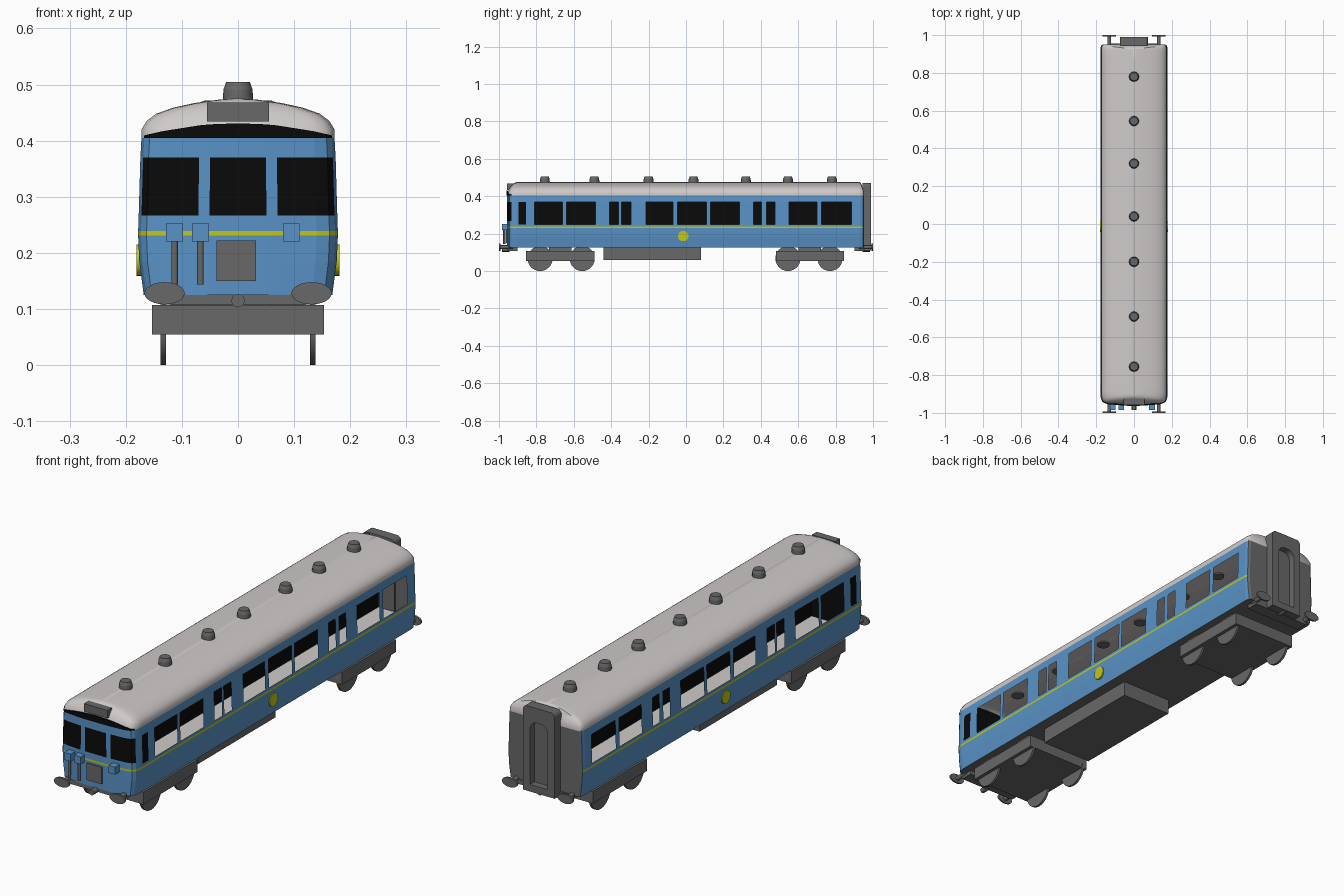
import bpy, bmesh, math
from mathutils import Matrix

if "Cube" in bpy.data.objects:
    bpy.data.objects.remove(bpy.data.objects["Cube"])

def mat(name, r, g, b):
    m = bpy.data.materials.new(name)
    m.diffuse_color = (r, g, b, 1)
    m.use_nodes = True
    m.node_tree.nodes["Principled BSDF"].inputs["Base Color"].default_value = m.diffuse_color
    return m

BLUE = mat("blue paint", .10, .29, .57)
YELLOW = mat("yellow trim", .55, .58, .008)
BLACK = mat("black glass", .003, .003, .003)
GREY = mat("dark grey metal", .14, .14, .14)
LIGHT = mat("light grey roof", .62, .59, .58)

def finish(name, bm, mats, smooth=None):
    bmesh.ops.recalc_face_normals(bm, faces=bm.faces)
    me = bpy.data.meshes.new(name)
    bm.to_mesh(me)
    bm.free()
    ob = bpy.data.objects.new(name, me)
    bpy.context.collection.objects.link(ob)
    for m in mats:
        me.materials.append(m)
    if smooth:
        bpy.ops.object.select_all(action='DESELECT')
        ob.select_set(True)
        bpy.context.view_layer.objects.active = ob
        bpy.ops.object.shade_smooth_by_angle(angle=math.radians(smooth))
    return ob

def box(name, m, x0, x1, y0, y1, z0, z1):
    bm = bmesh.new()
    M = Matrix.Translation(((x0 + x1) / 2, (y0 + y1) / 2, (z0 + z1) / 2))
    bmesh.ops.create_cube(bm, size=1, matrix=M @ Matrix.Diagonal((x1 - x0, y1 - y0, z1 - z0, 1)))
    return finish(name, bm, [m])

def cyl(name, m, loc, r, depth, axis='Z', squash=1, n=24, r2=None):
    rot = {'X': Matrix.Rotation(math.pi / 2, 4, 'Y'), 'Y': Matrix.Rotation(math.pi / 2, 4, 'X'),
           'Z': Matrix()}[axis]
    bm = bmesh.new()
    bmesh.ops.create_cone(bm, cap_ends=True, segments=n, radius1=r, radius2=r if r2 is None else r2,
                          depth=depth, matrix=Matrix.Translation(loc) @ Matrix.Diagonal((1, 1, squash, 1)) @ rot)
    return finish(name, bm, [m], 40)

# Plan outline: half from front centre to back, mirrored; columns at window edges
wins = [(-.895, -.855), (-.81, -.66), (-.64, -.485), (-.41, -.36), (-.345, -.295), (-.215, -.07),
        (-.045, .11), (.13, .285), (.36, .405), (.43, .475), (.55, .70), (.725, .885)]
half = [(.051, -.958), (.071, -.957), (.14, -.952), (.163, -.945), (.173, -.932), (.178, -.91)]
half += [(.178, y) for w in wins for y in w]
half += [(.178, .93), (.174, .945), (.165, .95), (.07, .952)]
plan = half + [(-x, y) for x, y in reversed(half)]
N = len(plan)

# Body walls, rows at stripe and window heights; side windows left open
rows = [(.125, .168), (.185, .176), (.231, .178), (.239, .178), (.25, .1775),
        (.267, .177), (.37, .174), (.405, .172)]
bm = bmesh.new()
rings = [[bm.verts.new((x * w / .178, y, z)) for x, y in plan] for z, w in rows]
for k in range(len(rows) - 1):
    for i in range(N):
        j = (i + 1) % N
        mx, my = abs(plan[i][0] + plan[j][0]) / 2, (plan[i][1] + plan[j][1]) / 2
        front = my < -.92 and (mx < .05 or .071 < mx < .17) and k == 5
        side = mx > .17 and k in (4, 5) and any(a < my < b for a, b in wins)
        if side and my > -.84:
            continue
        f = bm.faces.new((rings[k][i], rings[k][j], rings[k + 1][j], rings[k + 1][i]))
        f.material_index = 2 if front or side else 3 if my > .94 else 1 if k == 2 else 0
floor = bm.faces.new(rings[0])
floor.material_index = 3
finish("body_shell", bm, [BLUE, YELLOW, BLACK, GREY])

# Domed roof, rounding down more at the front
levels = [(.405, .172, 0, 0), (.42, .172, .003, 0), (.435, .163, .010, .004), (.448, .146, .018, .008),
          (.459, .115, .026, .012), (.467, .078, .034, .016), (.473, .035, .045, .02), (.475, .008, .05, .022)]
bm = bmesh.new()
rings = []
for z, w, fi, bi in levels:
    s = (.952 - bi, -.958 + fi)
    rings.append([bm.verts.new((x * w / .178, y * (s[0] / .952 if y > 0 else s[1] / -.958), z)) for x, y in plan])
for a, b in zip(rings, rings[1:]):
    for i in range(N):
        j = (i + 1) % N
        bm.faces.new((a[i], a[j], b[j], b[i]))
bm.faces.new(rings[-1])
finish("roof", bm, [LIGHT], 40)

# Dark arched strip under the front of the roof
bm = bmesh.new()
front = [(x * .966, y) for x, y in half[:5]]
cols = [(-x, y) for x, y in reversed(front)] + [(0, -.958)] + front
prev = None
for x, y in cols:
    h = .004 + .022 * max(0, 1 - (x / .168) ** 2)
    cur = [bm.verts.new((x, y - .003, z)) for z in (.405, .405 + h)] + \
          [bm.verts.new((x, y + .004, z)) for z in (.405 + h, .405)]
    if prev:
        for i in range(4):
            bm.faces.new((prev[i], cur[i], cur[(i + 1) % 4], prev[(i + 1) % 4]))
    else:
        bm.faces.new(cur)
    prev = cur
bm.faces.new(prev)
finish("front_top_strip", bm, [BLACK])

# Interior: floor, central partition, cab bulkhead
box("interior_floor", LIGHT, -.165, .165, -.93, .94, .165, .17)
box("interior_partition", BLACK, -.003, .003, -.84, .94, .17, .39)
box("cab_bulkhead", BLACK, -.165, .165, -.845, -.84, .17, .40)

# Roof ventilators
for y in (-.755, -.49, -.2, .04, .32, .545, .78):
    cyl("vent_base", GREY, (0, y, .48), .027, .022, n=12, r2=.026)
    cyl("vent_cap", GREY, (0, y, .498), .026, .014, n=12, r2=.021)

# Front fittings
box("roof_sign_box", GREY, -.055, .055, -.957, -.925, .434, .468)
box("front_panel", GREY, -.038, .032, -.963, -.955, .15, .222)
for x in (-.113, -.067, .095):
    box("front_lamp", BLUE, x - .015, x + .015, -.985, -.95, .22, .252)
for x in (-.113, -.067):
    cyl("front_pipe", GREY, (x, -.972, .183), .006, .078, n=10)

# Round side emblems (plain discs)
for s in (-1, 1):
    cyl("side_disc", YELLOW, (s * .1765, -.015, .187), .028, .008, 'X')

# Buffers and end beams
for e in (-1, 1):
    box("end_beam", GREY, -.135, .135, min(e * .955, e * .9), max(e * .955, e * .9), .108, .128)
    cyl("coupling", GREY, (0, e * .965, .115), .012, .04, 'Y', n=12)
    for s in (-1, 1):
        cyl("buffer_shank", GREY, (s * .131, e * .96, .128), .01, .07, 'Y', n=12)
        cyl("buffer_plate", GREY, (s * .131, e * .996, .128), .036, .008, 'Y', squash=.55)

# Bogies with wheels, and the central equipment box
for y0, y1, ws in ((-.855, -.49, (-.78, -.555)), (.48, .845, (.545, .77))):
    box("bogie_frame", GREY, -.153, .153, y0, y1, .055, .107)
    c = (y0 + y1) / 2
    box("bogie_bolster", GREY, -.06, .06, c - .06, c + .06, .1, .13)
    for y in ws:
        for s in (-1, 1):
            cyl("wheel", GREY, (s * .133, y, .067), .067, .01, 'X', n=28)
box("equipment_box", GREY, -.12, .12, -.44, .08, .06, .126)

# Rear gangway: arched frame around a recessed door
def arch(w, z0, z1, r):
    pts = [(-w, z0)]
    for i in range(13):
        a = math.pi - math.pi * i / 12
        cx = -(w - r) if i < 6 else (w - r) if i > 6 else 0
        pts.append((cx + r * math.cos(a), z1 - r + r * math.sin(a)))
    return pts + [(w, z0)]

bm = bmesh.new()
outer, inner = arch(.075, .11, .472, .02), arch(.042, .14, .41, .036)
rg = [[bm.verts.new((x, y, z)) for x, z in p]
      for p, y in ((outer, .945), (outer, .99), (inner, .99), (inner, .96))]
n = len(outer)
for a, b in zip(rg, rg[1:]):
    for i in range(n):
        j = (i + 1) % n
        bm.faces.new((a[i], a[j], b[j], b[i]))
bm.faces.new(rg[3])
finish("rear_gangway", bm, [GREY])
